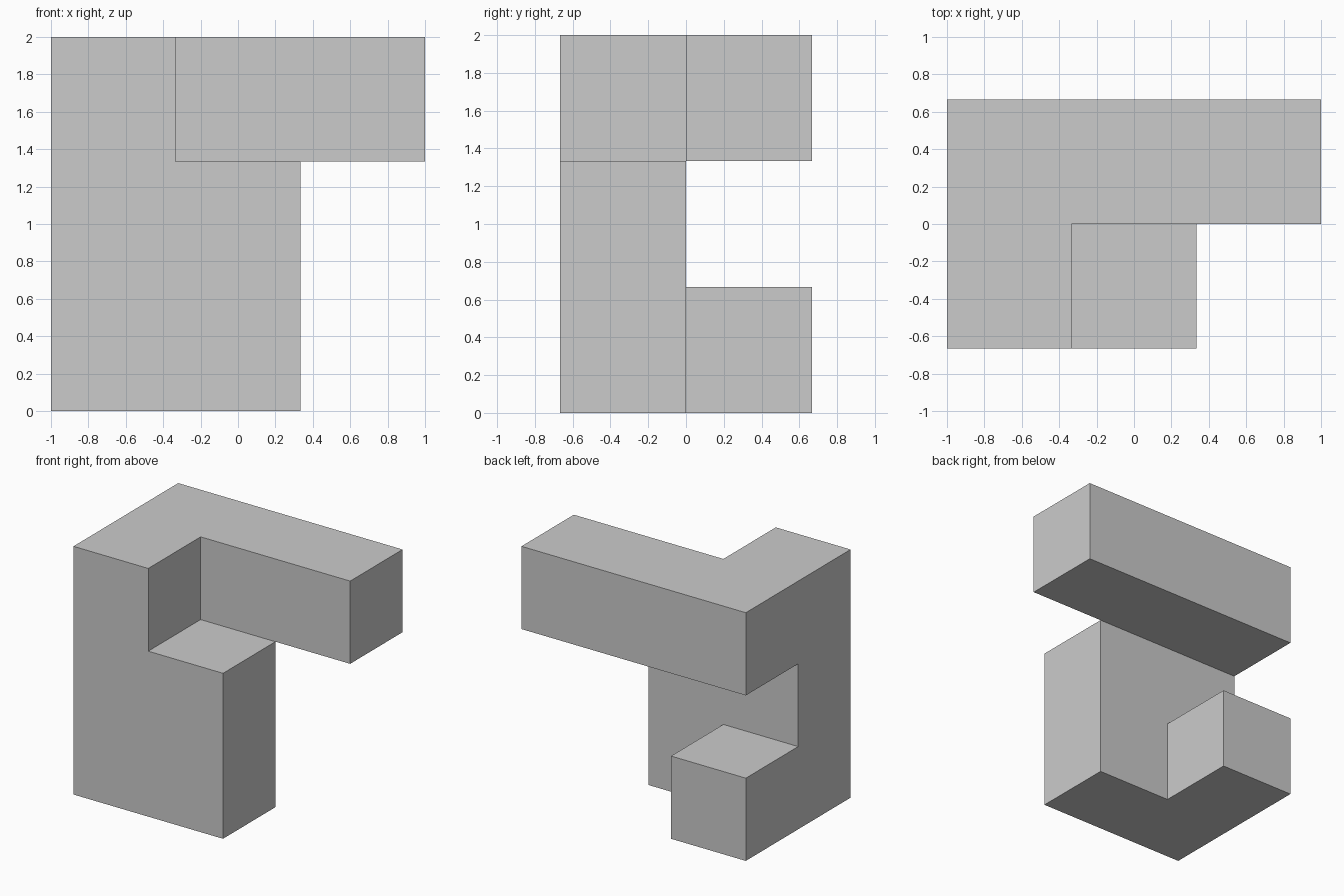
import bpy
import bmesh
from mathutils import Vector

default_cube = bpy.data.objects.get("Cube")
if default_cube:
    bpy.data.objects.remove(default_cube, do_unlink=True)

UNIT = 2 / 3
CENTRE = Vector((1.5, 1.0, 0.0))

grey = bpy.data.materials.new("plain grey")
grey.use_nodes = True
grey.diffuse_color = (0.6, 0.6, 0.6, 1)
grey.node_tree.nodes["Principled BSDF"].inputs["Base Color"].default_value = grey.diffuse_color


def run(x_count, y, z):
    """Cells of a row starting at the right-hand end."""
    return {(x, y, z) for x in range(x_count)}


# Rows of unit cells: y 0 is the front, y 1 the back
cells = (
    run(2, 0, 0) | run(1, 1, 0)      # base with rear foot
    | run(2, 0, 1)                   # middle wall
    | run(1, 0, 2) | run(3, 1, 2)    # top corner and long rear arm
)

# Skin only the outer sides of the cells
bm = bmesh.new()
for cell in cells:
    middle = Vector(cell) + Vector((0.5, 0.5, 0.5))
    for axis in range(3):
        for sign in (-1, 1):
            normal = Vector((0, 0, 0))
            normal[axis] = sign
            if tuple(int(c + n) for c, n in zip(cell, normal)) in cells:
                continue
            u = Vector((0, 0, 0))
            u[(axis + 1) % 3] = 0.5
            v = normal.cross(u)
            face_centre = middle + normal * 0.5
            corners = (-u - v, u - v, u + v, v - u)
            bm.faces.new([bm.verts.new((face_centre + c - CENTRE) * UNIT) for c in corners])

# Weld the skin and merge coplanar sides into single flat faces
bmesh.ops.remove_doubles(bm, verts=bm.verts[:], dist=0.001)
bmesh.ops.dissolve_limit(bm, angle_limit=0.01, verts=bm.verts[:], edges=bm.edges[:])

mesh = bpy.data.meshes.new("block_piece")
bm.to_mesh(mesh)
bm.free()
mesh.materials.append(grey)
block_piece = bpy.data.objects.new("block_piece", mesh)
bpy.context.collection.objects.link(block_piece)
